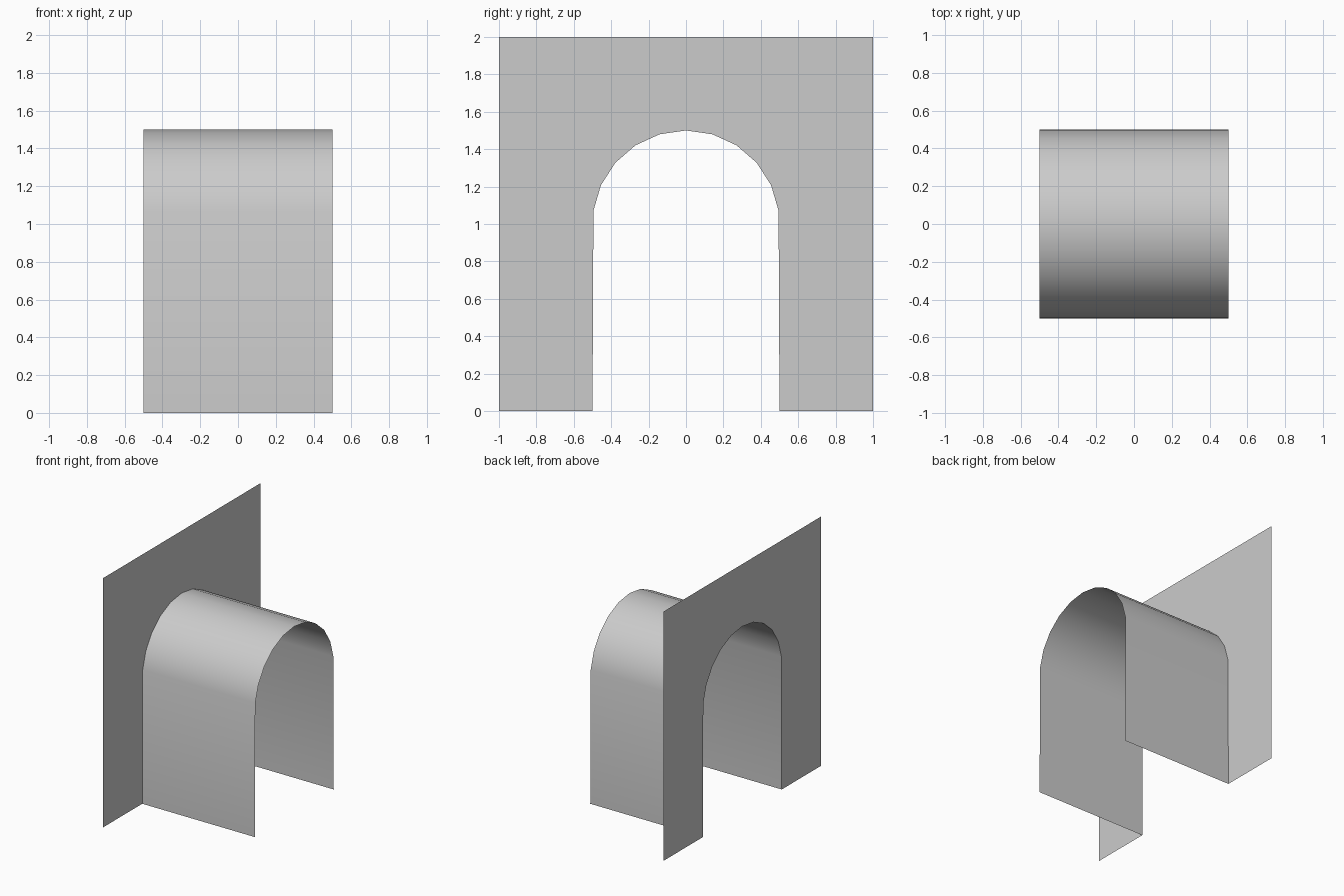
import bpy
import math

cube = bpy.data.objects.get("Cube")
if cube:
    bpy.data.objects.remove(cube, do_unlink=True)

HALF = 0.5      # half length of the tunnel, and arch radius
SPRING = 1.0    # height of the arch centre
STEP = 2 * math.pi / 22

grey = bpy.data.materials.new("light_grey")
grey.use_nodes = True
grey.diffuse_color = (0.6, 0.6, 0.6, 1)
grey.node_tree.nodes["Principled BSDF"].inputs["Base Color"].default_value = (0.6, 0.6, 0.6, 1)


def add_object(name, verts, faces, smooth=False):
    mesh = bpy.data.meshes.new(name)
    mesh.from_pydata(verts, [], faces)
    mesh.materials.append(grey)
    mesh.polygons.foreach_set("use_smooth", [smooth] * len(faces))
    mesh.update()
    obj = bpy.data.objects.new(name, mesh)
    bpy.context.collection.objects.link(obj)
    return obj


# Arch outline in (y, z): foot, rounded top, foot
arc = [(HALF * math.sin(i * STEP), SPRING + HALF * math.cos(i * STEP)) for i in range(-5, 6)]
arch = [(-HALF, 0)] + arc + [(HALF, 0)]

# Tunnel: the arch outline swept along x as a thin open shell
count = len(arch)
tunnel_verts = [(x, y, z) for x in (-HALF, HALF) for y, z in arch]
tunnel_faces = [(i, i + count, i + count + 1, i + 1) for i in range(count - 1)]
add_object("arched_tunnel", tunnel_verts, tunnel_faces, smooth=True)

# Wall: one flat sheet around the arch opening
outline = [(-1, 0)] + arch + [(1, 0), (1, 2), (-1, 2)]
wall_verts = [(-HALF, y, z) for y, z in outline]
add_object("end_wall", wall_verts, [tuple(range(len(outline)))])
